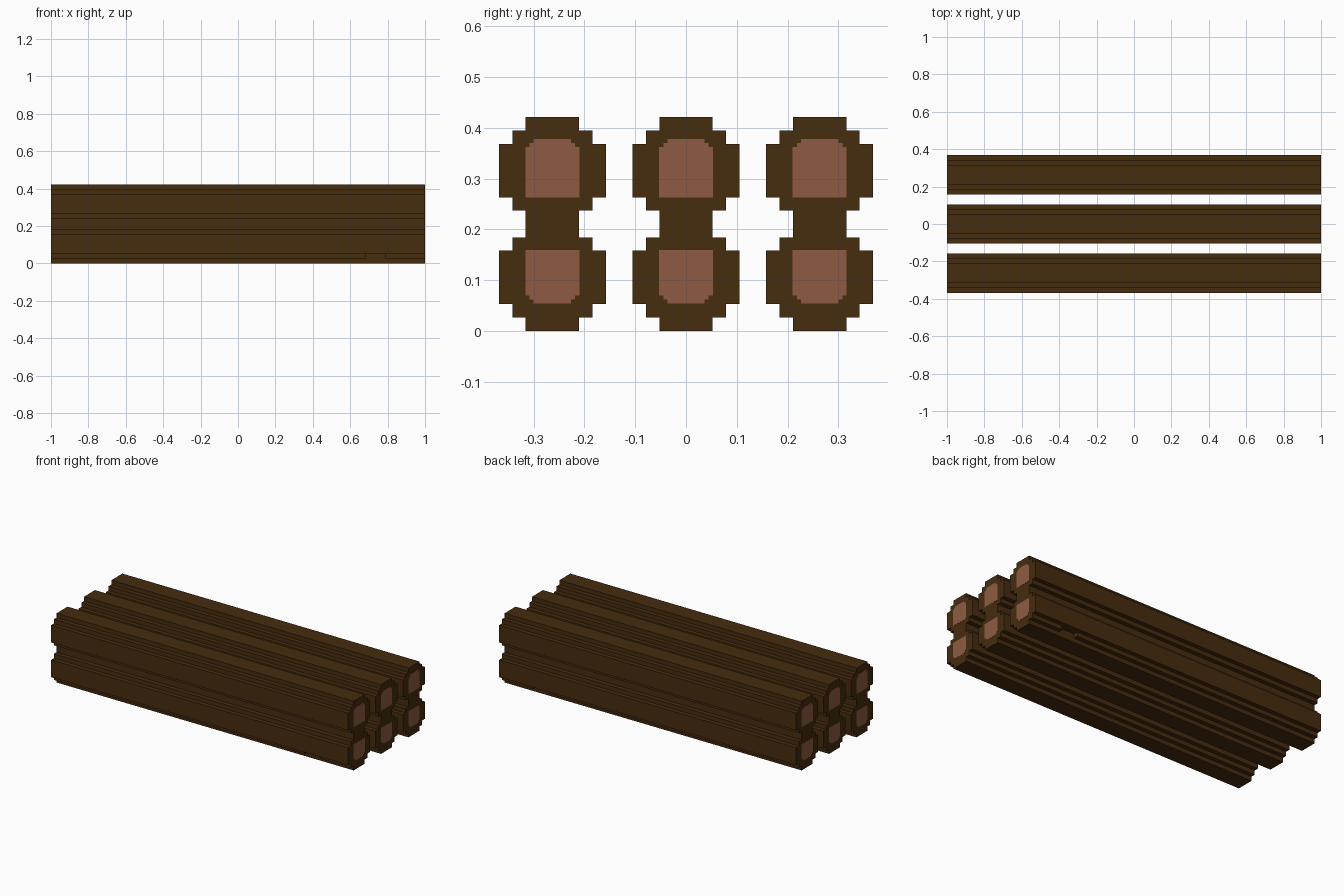
import bpy
import bmesh

if "Cube" in bpy.data.objects:
    bpy.data.objects.remove(bpy.data.objects["Cube"], do_unlink=True)

U = 2 / 76          # one block unit
HALF = 38           # half the log length, in units
PLATE = 0.001       # thickness of the painted end grain


def material(name, rgb):
    m = bpy.data.materials.new(name)
    m.use_nodes = True
    m.diffuse_color = (*rgb, 1)
    bsdf = next(n for n in m.node_tree.nodes if n.type == 'BSDF_PRINCIPLED')
    bsdf.inputs["Base Color"].default_value = (*rgb, 1)
    bsdf.inputs["Roughness"].default_value = 0.9
    return m


BARK = material("dark brown bark", (0.061, 0.025, 0.0048))
GRAIN = material("reddish cut wood", (0.275, 0.105, 0.056))


def loft(name, rings, mat):
    """Join equal-length rings of points into a capped solid."""
    bm = bmesh.new()
    loops = [[bm.verts.new(p) for p in ring] for ring in rings]
    n = len(loops[0])
    for a, b in zip(loops, loops[1:]):
        for i in range(n):
            j = (i + 1) % n
            bm.faces.new((a[i], a[j], b[j], b[i]))
    bm.faces.new(loops[0][::-1])
    bm.faces.new(loops[-1])
    bmesh.ops.remove_doubles(bm, verts=bm.verts[:], dist=1e-5)
    bmesh.ops.dissolve_degenerate(bm, edges=bm.edges[:], dist=1e-5)
    bmesh.ops.recalc_face_normals(bm, faces=bm.faces[:])
    mesh = bpy.data.meshes.new(name)
    bm.to_mesh(mesh)
    bm.free()
    mesh.materials.append(mat)
    obj = bpy.data.objects.new(name, mesh)
    bpy.context.collection.objects.link(obj)
    return obj


# Stepped half profile of two stacked logs: (half width, height)
STEPS = [(2, 0), (2, 1), (3, 1), (3, 2), (4, 2), (4, 6), (3, 6), (3, 7), (2, 7),
         (2, 9), (3, 9), (3, 10), (4, 10), (4, 14), (3, 14), (3, 15), (2, 15), (2, 16)]


def profile(x, yc, notch=0):
    """Full cross-section; notch = -1 or 1 removes the low ridge on that side."""
    def side(s):
        pts = []
        for w, z in STEPS:
            if s == notch and w == 3 and z <= 2:
                w = 2
            pts.append((x, (yc + s * w) * U, z * U))
        return pts
    return side(1) + side(-1)[::-1]


def grain_outline(x, yc, flat, chipped):
    """Square end grain with stepped corners on the chipped edge."""
    d = 0.3 if chipped > flat else -0.3
    half = [(2.03, flat), (2.03, chipped - 2 * d), (1.7, chipped - 2 * d),
            (1.7, chipped - d), (1.4, chipped - d), (1.4, chipped)]
    pts = half + [(-w, z) for w, z in half[::-1]]
    return [(x, (yc + w) * U, z * U) for w, z in pts]


# Three log stacks, front to back; the outer two have a small notch outside
for place, yc, notch in (("front", -10, -1), ("middle", 0, 0), ("back", 10, 1)):
    end = HALF * U - PLATE
    cut_a, cut_b = 26 * U, 30 * U
    rings = [profile(-end, yc)]
    if notch:
        rings += [profile(cut_a, yc), profile(cut_a, yc, notch),
                  profile(cut_b, yc, notch), profile(cut_b, yc)]
    rings.append(profile(end, yc))
    loft(place + "_log_stack", rings, BARK)

    # Cut wood on both ends of the lower and upper log
    for level, flat, chipped in (("lower", 6.05, 2.05), ("upper", 10, 14.35)):
        for s, label in ((1, "left"), (-1, "right")):
            loft(f"{place}_{level}_{label}_end_grain",
                 [grain_outline(s * (end - PLATE), yc, flat, chipped),
                  grain_outline(s * HALF * U, yc, flat, chipped)], GRAIN)
